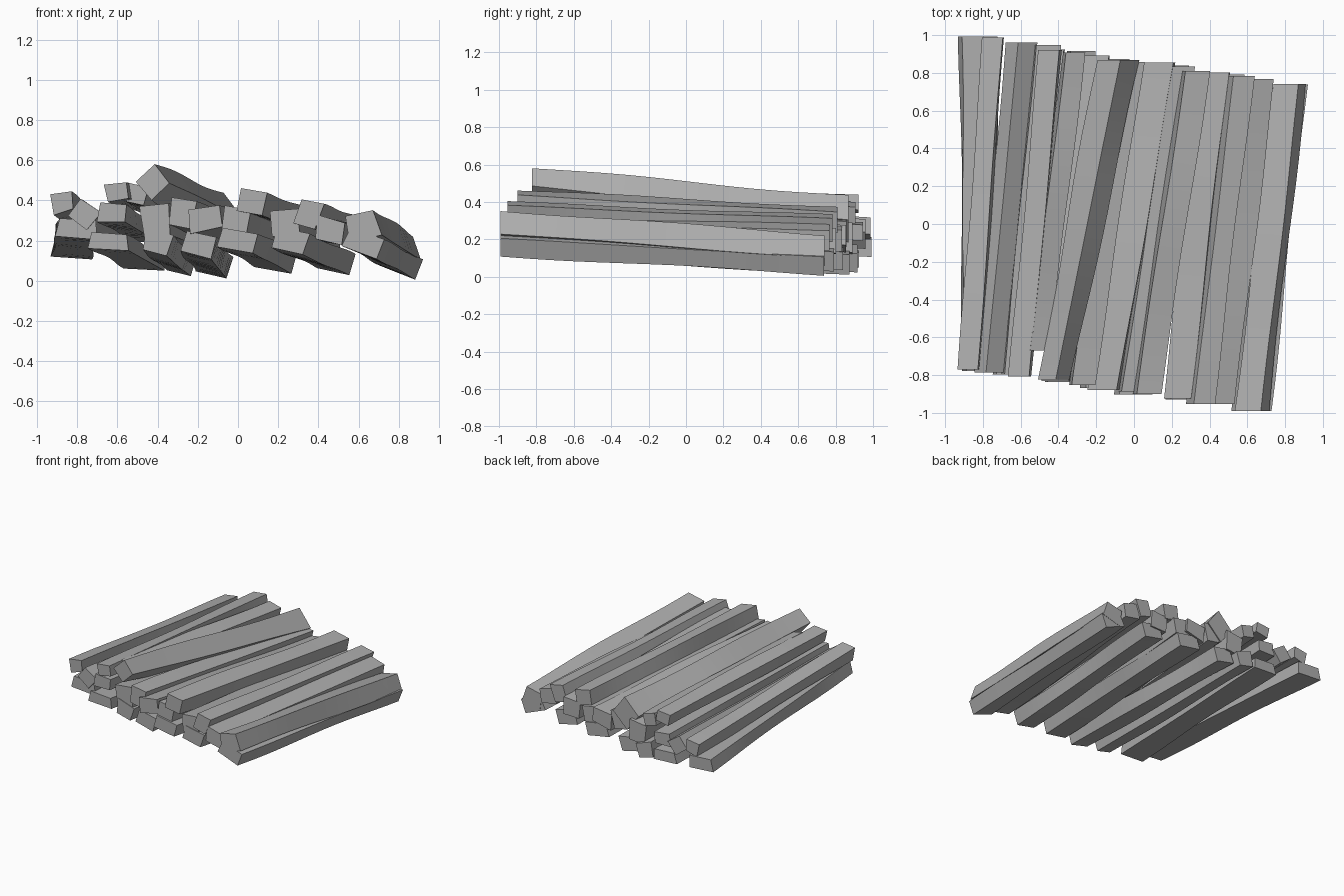
import bpy, bmesh, math, random
from mathutils import Vector

cube = bpy.data.objects.get("Cube")
if cube:
    bpy.data.objects.remove(cube, do_unlink=True)

random.seed(11)
STATIONS = 14

# Single bare grey finish
grey = bpy.data.materials.new("plain_grey")
grey.use_nodes = True
colour = (0.42, 0.42, 0.42, 1)
grey.diffuse_color = colour
grey.node_tree.nodes["Principled BSDF"].inputs["Base Color"].default_value = colour


def timber(name, x0, x1, z0, w, h, roll, drop=0.10, flare=1.0, inset=0.0):
    """Rough-hewn four-sided timber running from the front to the back."""
    front = Vector((x0, inset - 0.893 - 0.146 * x0 + random.uniform(-0.01, 0.01), z0))
    back = Vector((x1, 0.866 - 0.152 * x1 + random.uniform(-0.012, 0.012), z0 - drop))
    corners = [(sx * w / 2 * random.uniform(0.88, 1.1), sz * h / 2 * random.uniform(0.88, 1.1))
               for sx, sz in ((-1, -1), (1, -1), (1, 1), (-1, 1))]
    phases = [random.uniform(0, math.tau) for _ in corners]
    angle = math.radians(roll)
    bm = bmesh.new()
    rings = []
    for i in range(STATIONS):
        t = i / (STATIONS - 1)
        centre = front.lerp(back, t)
        size = 1 + (flare - 1) * t
        ring = []
        for (u, v), phase in zip(corners, phases):
            wave = 1 + 0.07 * math.sin(phase + 7 * t)
            u, v = u * wave * size, v * wave * size
            ring.append(bm.verts.new(centre + Vector((
                u * math.cos(angle) - v * math.sin(angle), 0,
                u * math.sin(angle) + v * math.cos(angle)))))
        rings.append(ring)
    for a, b in zip(rings, rings[1:]):
        for j in range(4):
            k = (j + 1) % 4
            bm.faces.new((a[j], a[k], b[k], b[j]))
    bm.faces.new(rings[0])
    bm.faces.new(rings[-1][::-1])
    bmesh.ops.recalc_face_normals(bm, faces=bm.faces)
    mesh = bpy.data.meshes.new(name)
    bm.to_mesh(mesh)
    bm.free()
    mesh.materials.append(grey)
    obj = bpy.data.objects.new(name, mesh)
    bpy.context.collection.objects.link(obj)
    bpy.ops.object.select_all(action="DESELECT")
    obj.select_set(True)
    bpy.context.view_layer.objects.active = obj
    bpy.ops.object.shade_smooth_by_angle(angle=math.radians(30))


# Bottom layer: front x, back x, front height, width, thickness, roll
bottom = [(-.80, -.82, .26, .19, .09, -4), (-.64, -.46, .20, .18, .08, -4),
          (-.40, -.28, .19, .13, .11, -15), (-.20, -.12, .18, .15, .11, -14),
          (.00, .19, .20, .18, .10, -10), (.26, .49, .20, .18, .11, -14),
          (.63, .82, .19, .18, .10, -20)]
# Middle layer, packed in the gaps, with an optional drop towards the back
middle = [(-.77, -.60, .33, .12, .11, -38), (-.63, -.46, .34, .14, .09, -4),
          (-.41, -.20, .30, .14, .15, 4), (-.28, -.02, .33, .12, .14, -12),
          (-.16, .14, .31, .17, .11, 10), (-.01, .25, .30, .13, .12, -8),
          (.23, .43, .29, .14, .13, 3), (.35, .56, .33, .11, .13, -18, .07),
          (.46, .67, .25, .14, .11, -12, .04), (.62, .82, .28, .15, .13, 14, .13)]
for i, row in enumerate(bottom):
    timber(f"bottom_timber_{i + 1}", *row)
for i, row in enumerate(middle):
    timber(f"middle_timber_{i + 1}", *row)

# Loose timbers lying on top
timber("top_timber_left", -.87, -.74, .39, .10, .10, 12, drop=0.13)
timber("top_timber_inner_left", -.60, -.44, .44, .11, .09, 10, drop=0.05)
timber("top_timber_centre_left", -.51, -.32, .43, .11, .10, -15, drop=0.09, inset=0.15)
timber("top_timber_ridge", -.42, -.08, .49, .13, .12, 42, drop=0.18, flare=1.35)
timber("top_timber_right", .07, .33, .39, .13, .11, -12, drop=0.09)
